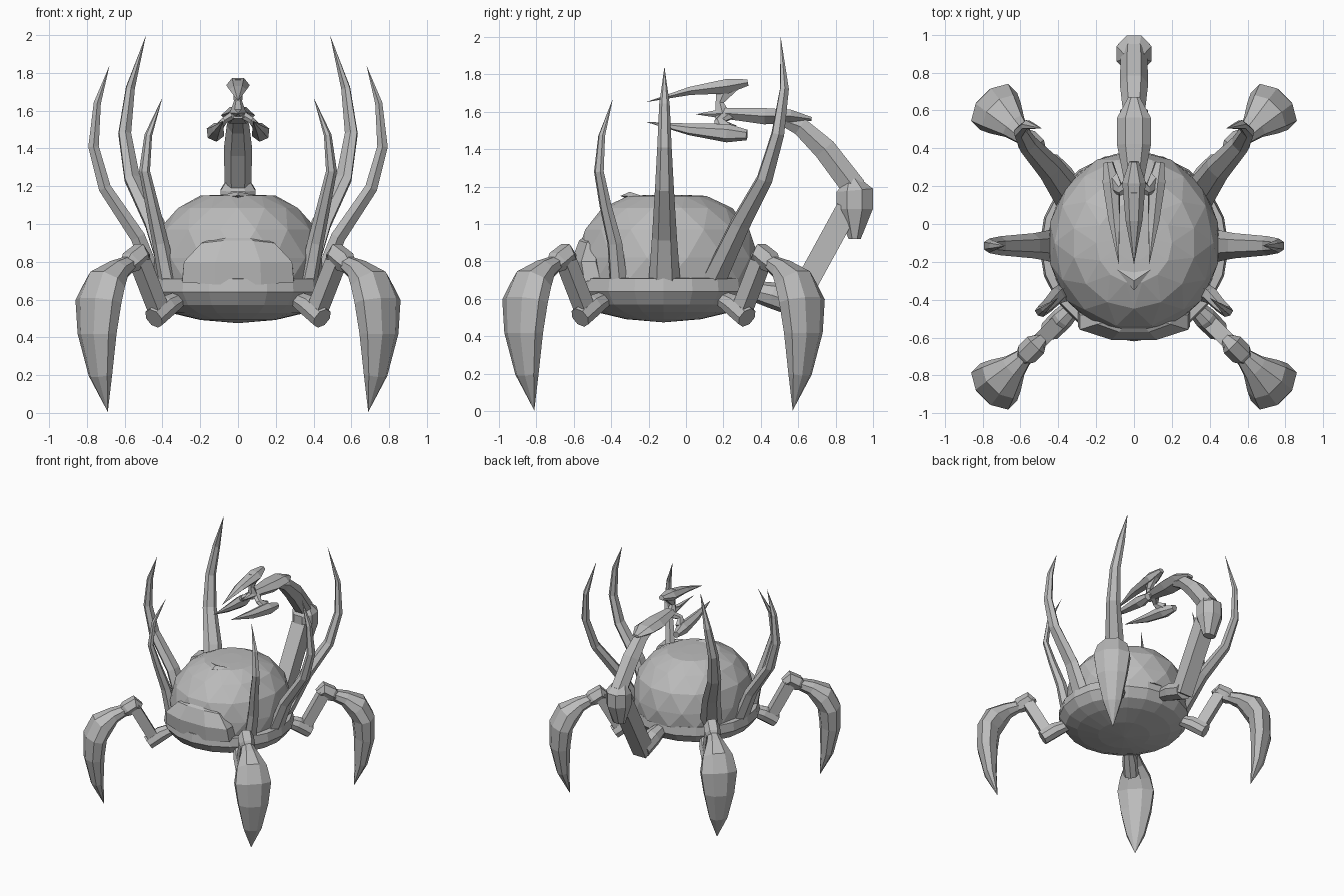
import bpy, bmesh, math
from mathutils import Vector

if "Cube" in bpy.data.objects:
    bpy.data.objects.remove(bpy.data.objects["Cube"])

grey = bpy.data.materials.new("plain_grey")
grey.diffuse_color = (0.5, 0.5, 0.5, 1)
grey.use_nodes = True
grey.node_tree.nodes["Principled BSDF"].inputs["Base Color"].default_value = grey.diffuse_color
CY = -0.12  # body centre in y
D = math.sqrt(0.5)


def finish(name, bm, loc=(0, 0, 0), mirror=(False, False)):
    bmesh.ops.remove_doubles(bm, verts=bm.verts, dist=0.0005)
    bmesh.ops.recalc_face_normals(bm, faces=bm.faces)
    me = bpy.data.meshes.new(name)
    bm.to_mesh(me)
    bm.free()
    me.materials.append(grey)
    ob = bpy.data.objects.new(name, me)
    ob.location = loc
    bpy.context.collection.objects.link(ob)
    if any(mirror):
        m = ob.modifiers.new("mirror", 'MIRROR')
        m.use_axis = (mirror[0], mirror[1], False)
        m.use_mirror_merge = False
    return ob


def skin(bm, rings):
    n = len(rings[0])
    for a, b in zip(rings, rings[1:]):
        for i in range(n):
            j = (i + 1) % n
            bm.faces.new((a[i], a[j], b[j], b[i]))
    bm.faces.new(rings[0][::-1])
    bm.faces.new(rings[-1])


def loft(name, pts, sizes, side, n=6, phase=0.0, **kw):
    """Sweep an n-sided ring along pts; sizes = (half width along side, half depth)."""
    bm = bmesh.new()
    pts = [Vector(p) for p in pts]
    rings = []
    for k, (p, (a, b)) in enumerate(zip(pts, sizes)):
        t = (pts[min(k + 1, len(pts) - 1)] - pts[max(k - 1, 0)]).normalized()
        u = Vector(side)
        u = (u - t * u.dot(t)).normalized()
        v = t.cross(u)
        rings.append([bm.verts.new(p + u * a * math.cos(w) + v * b * math.sin(w))
                      for w in (phase + math.tau * i / n for i in range(n))])
    skin(bm, rings)
    return finish(name, bm, **kw)


def lathe(name, profile, n, loc, ysc=1.0, twist=False):
    """Spin a profile of (radius, z); twist gives a triangulated shell."""
    bm = bmesh.new()
    rings = []
    for k, (r, z) in enumerate(profile):
        off = 0.5 * (k % 2) if twist else 0
        rings.append([bm.verts.new((r * math.cos(math.tau * (i + off) / n),
                                    r * ysc * math.sin(math.tau * (i + off) / n), z))
                      for i in range(n)])
    if not twist:
        skin(bm, rings)
    else:
        for k, (a, b) in enumerate(zip(rings, rings[1:])):
            for i in range(n):
                j = (i + 1) % n
                if k % 2 == 0:
                    bm.faces.new((a[i], a[j], b[i]))
                    bm.faces.new((a[j], b[j], b[i]))
                else:
                    bm.faces.new((a[i], b[j], b[i]))
                    bm.faces.new((a[i], a[j], b[j]))
        bm.faces.new(rings[0][::-1])
        bm.faces.new(rings[-1])
    return finish(name, bm, loc)


# Body: shallow bowl with a faceted dome on it
lathe("body_bowl", [(0, .475), (.2, .492), (.36, .53), (.45, .57), (.5, .64), (.49, .71), (.4, .715)],
      20, (0, CY, 0))
lathe("body_dome", [(.45, .70), (.455, .82), (.42, .97), (.325, 1.085), (.2, 1.15), (.09, 1.155)],
      14, (0, -.1, 0), 1.07, True)
# Front face plate and the small brow notch on top
loft("front_plate", [(0, -.50, .70), (0, -.52, .80), (0, -.50, .89), (0, -.47, .96)],
     [(.32, .11), (.31, .10), (.21, .08), (.02, .03)], (1, 0, 0), 8, math.pi / 8)
loft("brow_notch", [(.12, -.22, 1.145), (0, -.30, 1.15), (-.12, -.22, 1.145)],
     [(0, 0), (.05, .022), (0, 0)], (0, 1, 0), 4)


# Legs: built along the diagonal, mirrored in x and y about the body centre
def leg(name, path, sizes, n, phase=0.0):
    loft(name, [(r * D, r * D, z) for r, z in path], sizes, (-D, D, 0), n, phase,
         loc=(0, CY, 0), mirror=(True, True))


leg("leg_hip", [(.42, .61), (.53, .565), (.63, .50)], [(.04, .04), (.06, .06), (.058, .058)], 8)
leg("leg_beam", [(.585, .53), (.745, .82)], [(.058, .058)] * 2, 4, math.pi / 4)
leg("leg_knee", [(.70, .81), (.735, .84), (.80, .80), (.83, .775)],
    [(.04, .04), (.062, .062), (.062, .062), (.045, .045)], 6)
leg("leg_claw", [(.81, .79), (.90, .755), (.99, .69), (1.045, .59), (1.055, .42), (1.03, .20), (.975, .005)],
    [(.045, .045), (.075, .06), (.125, .095), (.15, .09), (.125, .08), (.075, .05), (0, 0)], 8, math.pi / 8)

# Horns: three mirrored pairs rising round the dome
horns = {
    "front_horn": ([(.37, -.36, .70), (.41, -.38, .90), (.455, -.43, 1.10), (.495, -.465, 1.28),
                    (.475, -.45, 1.47), (.40, -.39, 1.67)], .042, (-.6, .8, 0)),
    "middle_horn": ([(.44, -.115, .70), (.53, -.115, .93), (.705, -.115, 1.19), (.765, -.115, 1.41),
                     (.745, -.115, 1.64), (.68, -.115, 1.84)], .07, (0, 1, 0)),
    "back_horn": ([(.34, .15, .70), (.44, .29, 1.0), (.56, .42, 1.24), (.60, .49, 1.48),
                   (.57, .525, 1.72), (.487, .505, 2.0)], .075, (-.7, .7, 0)),
}
for name, (pts, w, side) in horns.items():
    scale = [1.2, .95, .72, .55, .4, 0]
    deep = [.05, .045, .038, .032, .022, 0]
    loft(name, pts, [(w * s, d) for s, d in zip(scale, deep)], side, 6, mirror=(True, False))

X = (1, 0, 0)
# Tail arm arching over the back
loft("tail_hip", [(0, .33, .65), (0, .46, .62), (0, .60, .57)], [(.05, .05), (.075, .07), (.075, .07)], X, 8)
loft("tail_lower_beam", [(0, .57, .55), (0, .86, 1.08)], [(.085, .085)] * 2, X, 4, math.pi / 4)
loft("tail_elbow", [(0, .90, .92), (0, .90, 1.08), (0, .90, 1.18), (0, .885, 1.24)],
     [(.055, .035), (.10, .105), (.10, .105), (.06, .04)], X, 8, math.pi / 8)
loft("tail_upper_arm", [(0, .90, 1.19), (0, .74, 1.40), (0, .61, 1.52), (0, .50, 1.56)],
     [(.07, .075), (.075, .07), (.06, .055), (.05, .03)], X, 6)

# Pincer head: central spike with three curved blades on stalks
loft("head_spike", [(0, .67, 1.56), (0, .56, 1.575), (0, .42, 1.575), (0, .22, 1.59), (0, .05, 1.585)],
     [(.03, .012), (.09, .04), (.09, .05), (.05, .035), (0, 0)], X, 6)
loft("upper_stalk", [(0, .20, 1.57), (0, .18, 1.65), (0, .22, 1.74)],
     [(.05, .05), (.022, .025), (.03, .07)], X, 6)
loft("upper_blade", [(0, .33, 1.755), (0, .22, 1.735), (0, .02, 1.71), (0, -.215, 1.65)],
     [(.025, .02), (.062, .045), (.045, .025), (0, 0)], X, 6)
loft("side_stalk", [(.02, .22, 1.58), (.07, .18, 1.55), (.11, .22, 1.50)],
     [(.04, .025), (.03, .02), (.06, .025)], (0, 1, 0), 6, mirror=(True, False))
loft("side_blade", [(.135, .325, 1.475), (.12, .22, 1.485), (.105, .02, 1.505), (.08, -.215, 1.545)],
     [(.025, .03), (.05, .05), (.035, .03), (0, 0)], (.8, 0, -.6), 6, mirror=(True, False))
